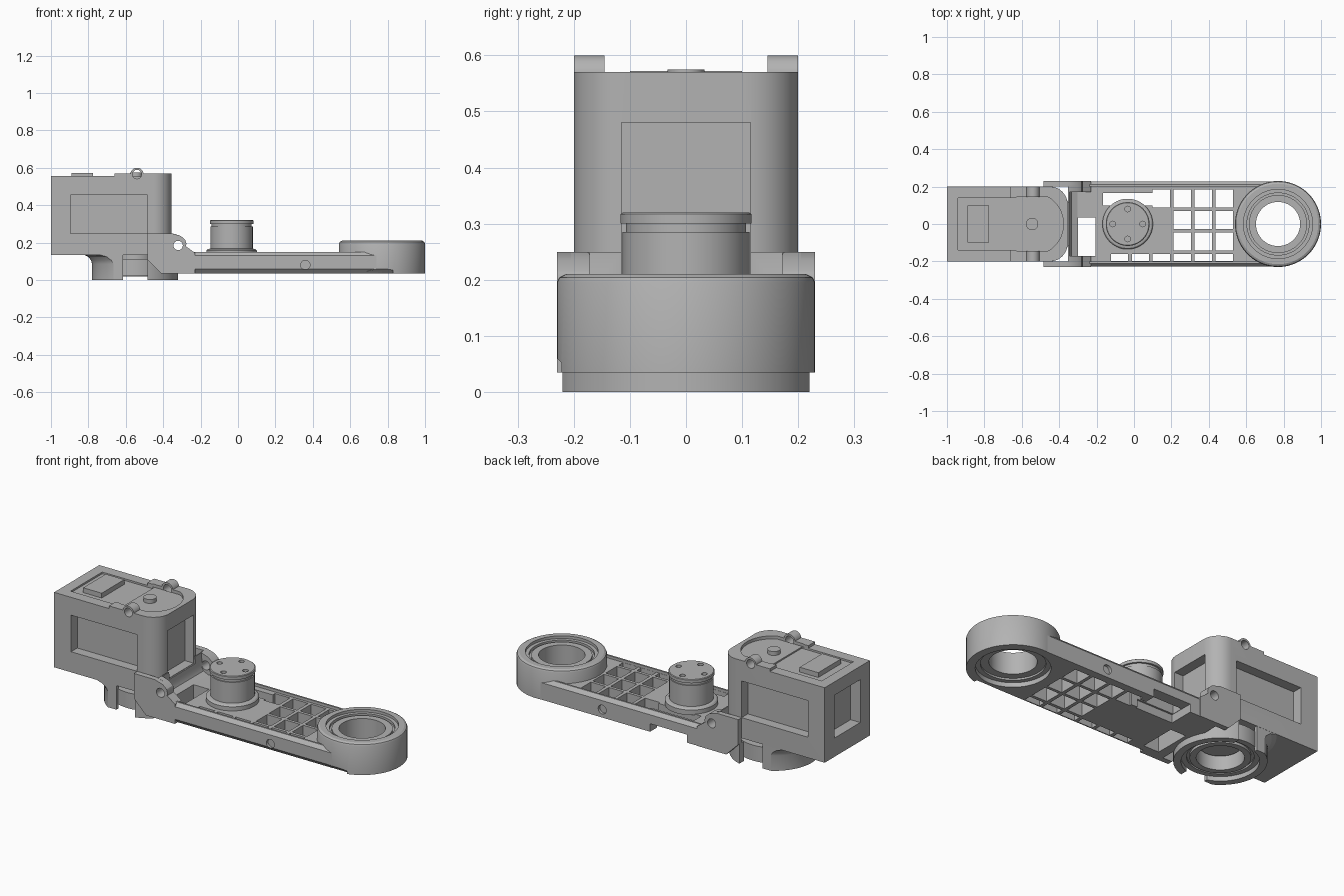
import bpy, bmesh
from math import sin, cos, pi, radians

old = bpy.data.objects.get("Cube")
if old:
    bpy.data.objects.remove(old, do_unlink=True)

grey = bpy.data.materials.new("plain grey")
grey.use_nodes = True
colour = (0.45, 0.45, 0.45, 1)
grey.diffuse_color = colour
grey.node_tree.nodes["Principled BSDF"].inputs["Base Color"].default_value = colour


def make(name, rings, closed):
    """Skin a list of equal point rings into one solid object."""
    bm = bmesh.new()
    rows = [[bm.verts.new(p) for p in ring] for ring in rings]
    n, m = len(rows), len(rows[0])
    for i in range(n if closed else n - 1):
        a, b = rows[i], rows[(i + 1) % n]
        for j in range(m):
            k = (j + 1) % m
            bm.faces.new((a[j], a[k], b[k], b[j]))
    if not closed:
        bm.faces.new(rows[0])
        bm.faces.new(rows[-1])
    bmesh.ops.recalc_face_normals(bm, faces=bm.faces)
    mesh = bpy.data.meshes.new(name)
    bm.to_mesh(mesh)
    bm.free()
    mesh.materials.append(grey)
    ob = bpy.data.objects.new(name, mesh)
    bpy.context.collection.objects.link(ob)
    return ob


def prism(name, pts, axis, lo, hi):
    place = {"x": lambda a, b, h: (h, a, b),
             "y": lambda a, b, h: (a, h, b),
             "z": lambda a, b, h: (a, b, h)}[axis]
    return make(name, [[place(a, b, h) for a, b in pts] for h in (lo, hi)], False)


def block(name, x0, x1, y0, y1, z0, z1):
    return prism(name, [(x0, y0), (x1, y0), (x1, y1), (x0, y1)], "z", z0, z1)


def circle(a, b, r, n=48):
    return [(a + r * cos(2 * pi * i / n), b + r * sin(2 * pi * i / n)) for i in range(n)]


def rod(name, a, b, r, axis, lo, hi, n=48):
    return prism(name, circle(a, b, r, n), axis, lo, hi)


def revolve(name, cx, profile, n=72):
    """Spin a closed radius/height profile about a vertical axis."""
    return make(name, [[(cx + r * c, r * s, z) for r, z in profile]
                       for c, s in circle(0, 0, 1, n)], True)


def cut(ob, *cutters):
    for c in cutters:
        mod = ob.modifiers.new("cut", "BOOLEAN")
        mod.operation, mod.solver, mod.object = "DIFFERENCE", "EXACT", c
    bpy.context.view_layer.update()
    dg = bpy.context.evaluated_depsgraph_get()
    mesh = bpy.data.meshes.new_from_object(ob.evaluated_get(dg))
    ob.modifiers.clear()
    ob.data = mesh
    for c in cutters:
        bpy.data.objects.remove(c, do_unlink=True)
    return ob


RING, DRIVE, HUB = 0.77, -0.55, -0.034   # centres along x

# Arm plate with raised, bevelled side rails
section = [(-0.228, 0.06), (-0.205, 0.035), (0.228, 0.035), (0.228, 0.13),
           (0.21, 0.15), (0.2, 0.15), (0.2, 0.135), (-0.2, 0.135),
           (-0.2, 0.15), (-0.21, 0.15), (-0.228, 0.13)]
arm = prism("arm", section, "x", -0.352, RING)
holes = [rod("c", RING, 0, 0.21, "z", 0, 0.3),
         rod("c", DRIVE, 0, 0.215, "z", 0, 0.3),
         block("c", -0.30, -0.205, -0.17, 0.035, 0, 0.3),
         block("c", -0.165, 0.10, 0.10, 0.165, 0, 0.3),
         block("c", -0.167, 0.063, 0.09, 0.3, 0, 0.08)]
# Lattice of square openings
for row in range(4):
    top = 0.185 - 0.115 * row
    first = (0, 1, 1, -2)[row]
    for col in range(first, 4):
        x = 0.10 + 0.112 * col
        holes.append(block("c", x, x + 0.093, max(top - 0.098, -0.199), top, 0, 0.3))
for s in (-1, 1):
    holes.append(rod("c", 0.36, 0.08, 0.025, "y", *sorted((s * 0.212, s * 0.25)), 24))
cut(arm, *holes)

# Large bearing ring at the free end
housing = revolve("end_ring", RING, [
    (0.23, 0.035), (0.23, 0.195), (0.226, 0.204), (0.215, 0.21), (0.185, 0.21),
    (0.185, 0.195), (0.166, 0.195), (0.166, 0.18), (0.155, 0.18), (0.155, 0.19),
    (0.118, 0.19), (0.118, 0.07), (0.16, 0.07), (0.16, 0.06), (0.185, 0.06),
    (0.185, 0.035)])
cut(housing, prism("c", [(-0.25, 0.079), (-0.25, 0.02), (-0.188, 0.02)], "x", 0, 0.83))

# Hub on the arm with a grooved rim and four screw holes
hub = revolve("hub", HUB, [
    (0.01, 0.13), (0.135, 0.13), (0.135, 0.158), (0.128, 0.165), (0.113, 0.168),
    (0.113, 0.285), (0.107, 0.285), (0.107, 0.3), (0.117, 0.3), (0.117, 0.317),
    (0.113, 0.32), (0.01, 0.32)])
cut(hub, *[rod("c", HUB + 0.08 * c, 0.08 * s, 0.015, "z", 0.28, 0.4, 20)
           for c, s in circle(0, 0, 1, 4)])
rod("hub_core", HUB, 0, 0.02, "z", 0.13, 0.32, 24)

# Hinge cheeks and inner lugs, mirrored across the arm
cheek = [(-0.485, 0.11), (-0.485, 0.25), (-0.355, 0.25), (-0.305, 0.235), (-0.282, 0.215),
         (-0.276, 0.195), (-0.278, 0.18), (-0.23, 0.145), (-0.23, 0.035), (-0.41, 0.035)]
lug = [(-0.352, 0.13), (-0.352, 0.25)] + cheek[3:8]
for s, side in ((-1, "right"), (1, "left")):
    for part, pts, y0, y1 in (("cheek", cheek, 0.2, 0.23), ("lug", lug, 0.172, 0.205)):
        ob = prism(f"{side}_{part}", pts, "y", *sorted((s * y0, s * y1)))
        cut(ob, rod("c", -0.32, 0.185, 0.025, "y", -0.4, 0.4, 24))
ramp = prism("ramp", [(-0.352, 0.11), (-0.352, 0.25), (-0.346, 0.25), (-0.344, 0.17),
                      (-0.335, 0.15), (-0.302, 0.135), (-0.302, 0.11)], "y", -0.175, 0.175)
cut(ramp, block("c", -0.4, -0.2, -0.115, 0.115, 0.21, 0.3))

# Motor housing: rounded at the arm end, with a recess in each side
R = 0.095
foot = [(-1, -0.2), (-0.355 - R, -0.2)]
for i in range(13):
    a = -pi / 2 + pi / 2 * i / 12
    foot.append((-0.355 - R + R * cos(a), -0.2 + R + R * sin(a)))
foot += [(x, -y) for x, y in reversed(foot)]
body = prism("motor_housing", foot, "z", 0.135, 0.57)
gear_seat = [(x, max(-0.145, min(0.145, y))) for x, y in circle(-0.545, 0, 0.168, 64)]
cut(body,
    block("c", -1.1, -0.66, -0.3, 0.3, 0.555, 0.7),
    block("c", -0.94, -0.62, -0.14, 0.14, 0.545, 0.7),
    prism("c", gear_seat, "z", 0.553, 0.7),
    block("c", -0.895, -0.485, -0.3, -0.145, 0.25, 0.455),
    block("c", -0.895, -0.485, 0.145, 0.3, 0.25, 0.455),
    block("c", -1.1, -0.94, -0.115, 0.115, 0.24, 0.48),
    block("c", -0.41, -0.3, -0.115, 0.115, 0.21, 0.48),
    rod("c", -0.54, 0.565, 0.024, "y", -0.25, -0.145, 24),
    rod("c", -0.54, 0.565, 0.024, "y", 0.145, 0.25, 24))
block("motor_cap", -0.89, -0.775, -0.1, 0.1, 0.53, 0.572)
rod("shaft_pin", -0.545, 0, 0.033, "z", 0.53, 0.575, 32)
for s, side in ((-1, "right"), (1, "left")):
    ear = rod(f"{side}_top_ear", -0.54, 0.565, 0.035, "y", *sorted((s * 0.145, s * 0.2)))
    cut(ear, rod("c", -0.54, 0.565, 0.024, "y", -0.3, 0.3, 24))

# Split drive collar: one half hangs from the housing, one from the arm
back = revolve("housing_collar", DRIVE, [(0.192, 0), (0.23, 0), (0.23, 0.085), (0.236, 0.105),
                                         (0.25, 0.124), (0.28, 0.138), (0.192, 0.138)])
cut(back, block("c", DRIVE - 0.065, 0, -1, 1, -1, 1),
    block("c", -2, 0, 0.199, 1, -1, 1), block("c", -2, 0, -1, -0.199, -1, 1))
front = revolve("arm_collar", DRIVE, [(0.192, 0), (0.23, 0), (0.23, 0.11), (0.192, 0.11)])
cut(front, block("c", -2, DRIVE + 0.065, -1, 1, -1, 1))

# Bearing and output horn inside the collar
revolve("drive_bearing", DRIVE, [(0.118, 0.02), (0.15, 0.02), (0.15, 0.035), (0.165, 0.035),
                                 (0.165, 0.025), (0.195, 0.025), (0.195, 0.112), (0.118, 0.112)])
rod("drive_horn", DRIVE, 0, 0.105, "z", 0.09, 0.14)

# Smooth the round surfaces and keep hard edges
for ob in bpy.context.scene.objects:
    if ob.type == "MESH" and ob.data.materials and ob.data.materials[0] == grey:
        ob.data.shade_smooth()
        ob.data.set_sharp_from_angle(angle=radians(28))
